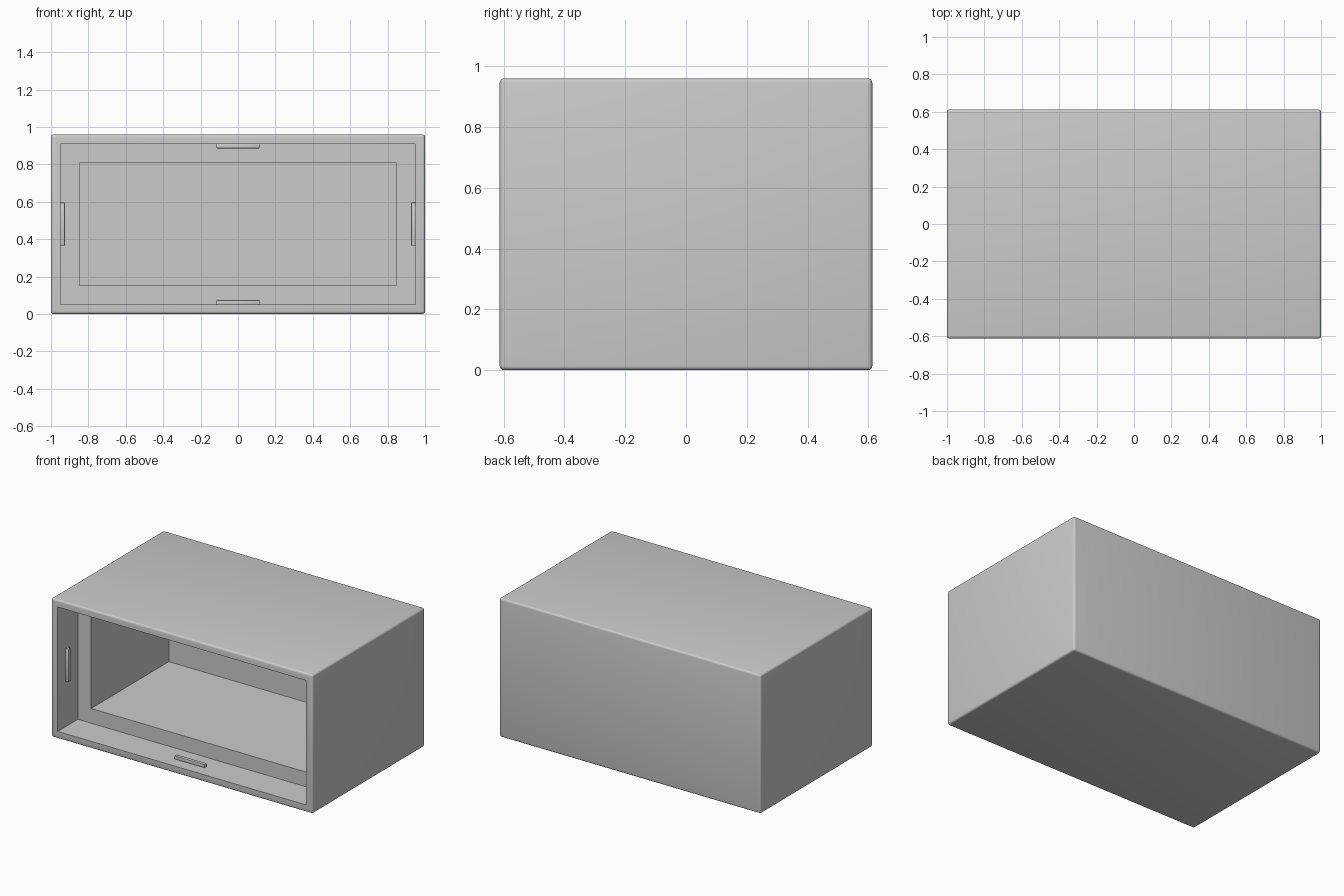
import bpy
import bmesh
from mathutils import Vector

if "Cube" in bpy.data.objects:
    bpy.data.objects.remove(bpy.data.objects["Cube"], do_unlink=True)

W, D, H = 1.0, 0.613, 0.96      # half width, half depth, height
MID = H / 2
RIM, WALL = 0.05, 0.152         # rim and cavity wall thickness
RECESS, BACK = 0.22, 0.455      # recess depth and y of the cavity back


def make_material(name, rgb):
    mat = bpy.data.materials.new(name)
    mat.use_nodes = True
    color = (*rgb, 1.0)
    mat.diffuse_color = color
    mat.node_tree.nodes["Principled BSDF"].inputs["Base Color"].default_value = color
    return mat


grey = make_material("plain grey", (0.6, 0.6, 0.6))


def finish(bm, name):
    bmesh.ops.recalc_face_normals(bm, faces=bm.faces)
    mesh = bpy.data.meshes.new(name)
    bm.to_mesh(mesh)
    bm.free()
    mesh.materials.append(grey)
    obj = bpy.data.objects.new(name, mesh)
    bpy.context.collection.objects.link(obj)
    bpy.ops.object.select_all(action="DESELECT")
    obj.select_set(True)
    bpy.context.view_layer.objects.active = obj
    bpy.ops.object.shade_smooth_by_angle()
    return obj


def box(bm, center, size):
    verts = bmesh.ops.create_cube(bm, size=1)["verts"]
    for v in verts:
        v.co = Vector(center) + v.co * Vector(size)


def bevel_all(bm, width, segments):
    bmesh.ops.bevel(bm, geom=bm.edges[:], offset=width, segments=segments,
                    profile=0.5, affect="EDGES")


# Cabinet: rounded box with a stepped opening pushed in from the front
bm = bmesh.new()
box(bm, (0, 0, MID), (2 * W, 2 * D, H))
bevel_all(bm, 0.014, 4)
bm.normal_update()
front = max((f for f in bm.faces if f.normal.y < -0.99), key=lambda f: f.calc_area())


def inset_to(face, margin):
    """Inset the face so that its border lies margin inside the outer box."""
    bmesh.ops.inset_individual(bm, faces=[face], thickness=0.01)
    for v in face.verts:
        v.co.x = (W - margin) * (1 if v.co.x > 0 else -1)
        v.co.z = MID + (MID - margin) * (1 if v.co.z > MID else -1)


def push_to(face, y):
    bmesh.ops.inset_individual(bm, faces=[face], thickness=0.0)
    for v in face.verts:
        v.co.y = y


inset_to(front, RIM)
push_to(front, -D + RECESS)
inset_to(front, WALL)
push_to(front, BACK)
finish(bm, "cabinet_shell")

# Small stop bars, one in the middle of each recess wall
LENGTH, THICK = 0.23, 0.024
bar_y = -D + 0.095
in_x, in_z = W - RIM - THICK / 2, MID - RIM - THICK / 2
for name, x, z, upright in (("left", in_x, 0, True), ("right", -in_x, 0, True),
                            ("top", 0, in_z, False), ("bottom", 0, -in_z, False)):
    bm = bmesh.new()
    size = (THICK, THICK, LENGTH) if upright else (LENGTH, THICK, THICK)
    box(bm, (x, bar_y, MID + z), size)
    bevel_all(bm, 0.003, 2)
    finish(bm, name + "_stop_bar")
